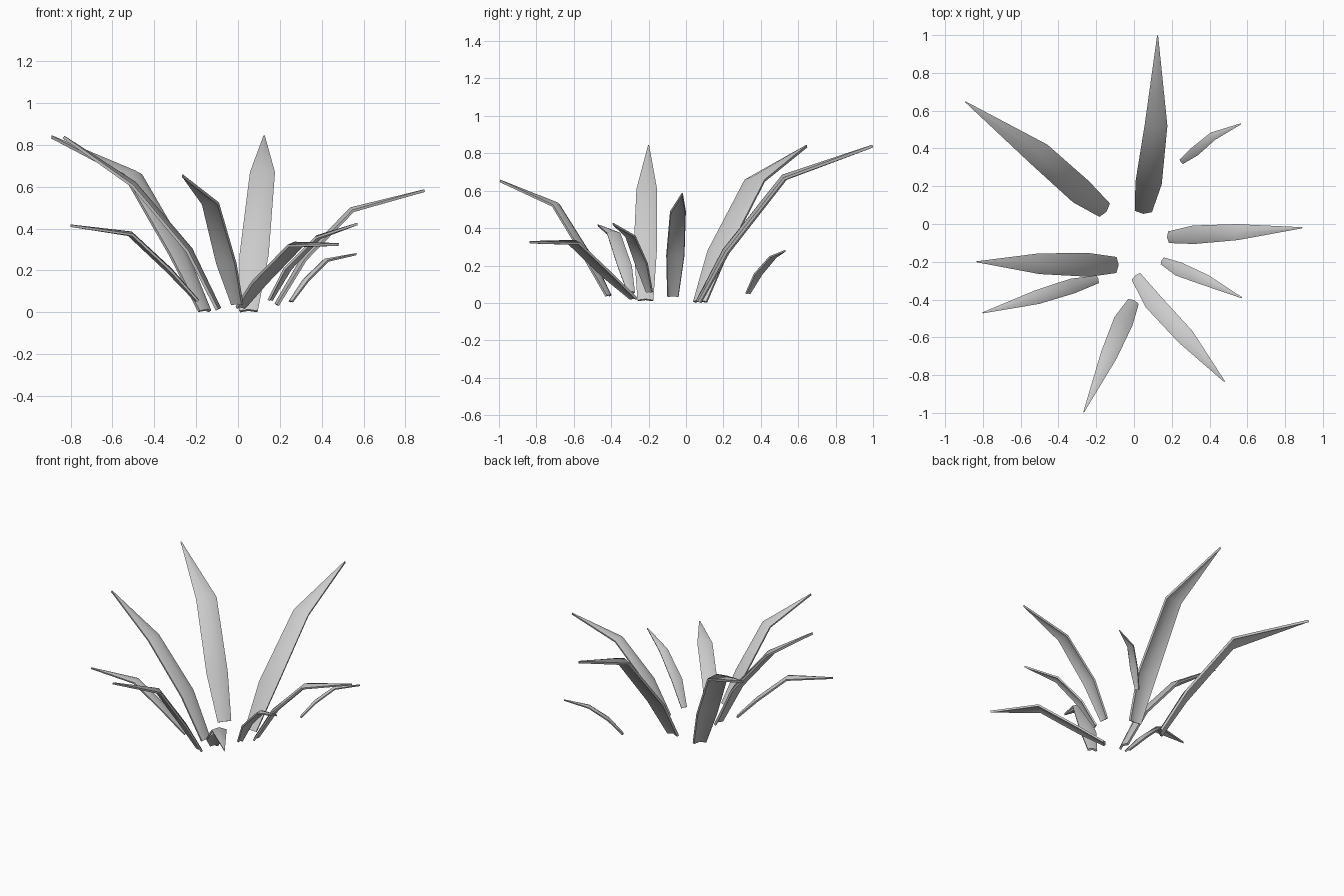
import bpy
from mathutils import Vector

if "Cube" in bpy.data.objects:
    bpy.data.objects.remove(bpy.data.objects["Cube"])

# Each leaf: base, lower bend, upper bend, tip (edge centres), then widths at base / lower / upper
LEAVES = {
    "leaf_back_left": ((-.155, .073, .008), (-.28, .17, .28), (-.50, .367, .66), (-.89, .645, .845), (.09, .14, .135)),
    "leaf_back": ((.05, .066, .007), (.077, .215, .275), (.117, .525, .67), (.125, .995, .845), (.09, .14, .12)),
    "leaf_back_right": ((.25, .33, .053), (.323, .385, .157), (.418, .465, .25), (.565, .53, .282), (.03, .052, .045)),
    "leaf_right": ((.183, -.07, .037), (.315, -.057, .255), (.545, -.043, .49), (.89, -.02, .587), (.062, .098, .085)),
    "leaf_right_small": ((.15, -.195, .06), (.235, -.238, .212), (.38, -.297, .36), (.57, -.39, .427), (.04, .075, .06)),
    "leaf_front_right": ((.01, -.277, .026), (.10, -.41, .145), (.273, -.597, .323), (.48, -.835, .33), (.058, .098, .095)),
    "leaf_front": ((-.003, -.410, .04), (-.055, -.513, .235), (-.132, -.692, .525), (-.265, -.993, .658), (.062, .105, .09)),
    "leaf_left_front": ((-.192, -.293, .057), (-.325, -.328, .20), (-.512, -.387, .375), (-.80, -.47, .419), (.042, .08, .075)),
    "leaf_left": ((-.093, -.217, .015), (-.235, -.217, .295), (-.50, -.21, .61), (-.83, -.2, .843), (.085, .125, .11)),
}


def make_leaf(name, base, low, high, tip, widths):
    pts = [Vector(p) for p in (base, low, high, tip)]
    heading = pts[3] - pts[0]
    heading.z = 0
    side = heading.normalized().cross(Vector((0, 0, 1)))
    verts = []
    for i, (p, w) in enumerate(zip(pts, (*widths, .006))):
        # shallow arched cross-section: left edge, raised midrib, right edge
        tangent = (pts[min(i + 1, 3)] - pts[max(i - 1, 0)]).normalized()
        up = side.cross(tangent)
        verts += [p - side * w / 2, p + up * w * .16, p + side * w / 2]
    faces = []
    for i in range(3):
        for j in range(2):
            a = i * 3 + j
            faces.append((a, a + 1, a + 4, a + 3))
    mesh = bpy.data.meshes.new(name)
    mesh.from_pydata(verts, [], faces)
    mesh.update()
    # top side faces up
    if sum(p.normal.z for p in mesh.polygons) < 0:
        mesh.flip_normals()
    obj = bpy.data.objects.new(name, mesh)
    bpy.context.collection.objects.link(obj)
    # fleshy thickness on the underside, broader leaves are thicker
    solid = obj.modifiers.new("thickness", 'SOLIDIFY')
    solid.thickness = .006 + .07 * widths[1]
    solid.offset = -1
    bpy.ops.object.select_all(action='DESELECT')
    bpy.context.view_layer.objects.active = obj
    obj.select_set(True)
    bpy.ops.object.modifier_apply(modifier=solid.name)
    bpy.ops.object.shade_smooth_by_angle(angle=.8)


for leaf_name, (b, l, h, t, w) in LEAVES.items():
    make_leaf(leaf_name, b, l, h, t, w)
